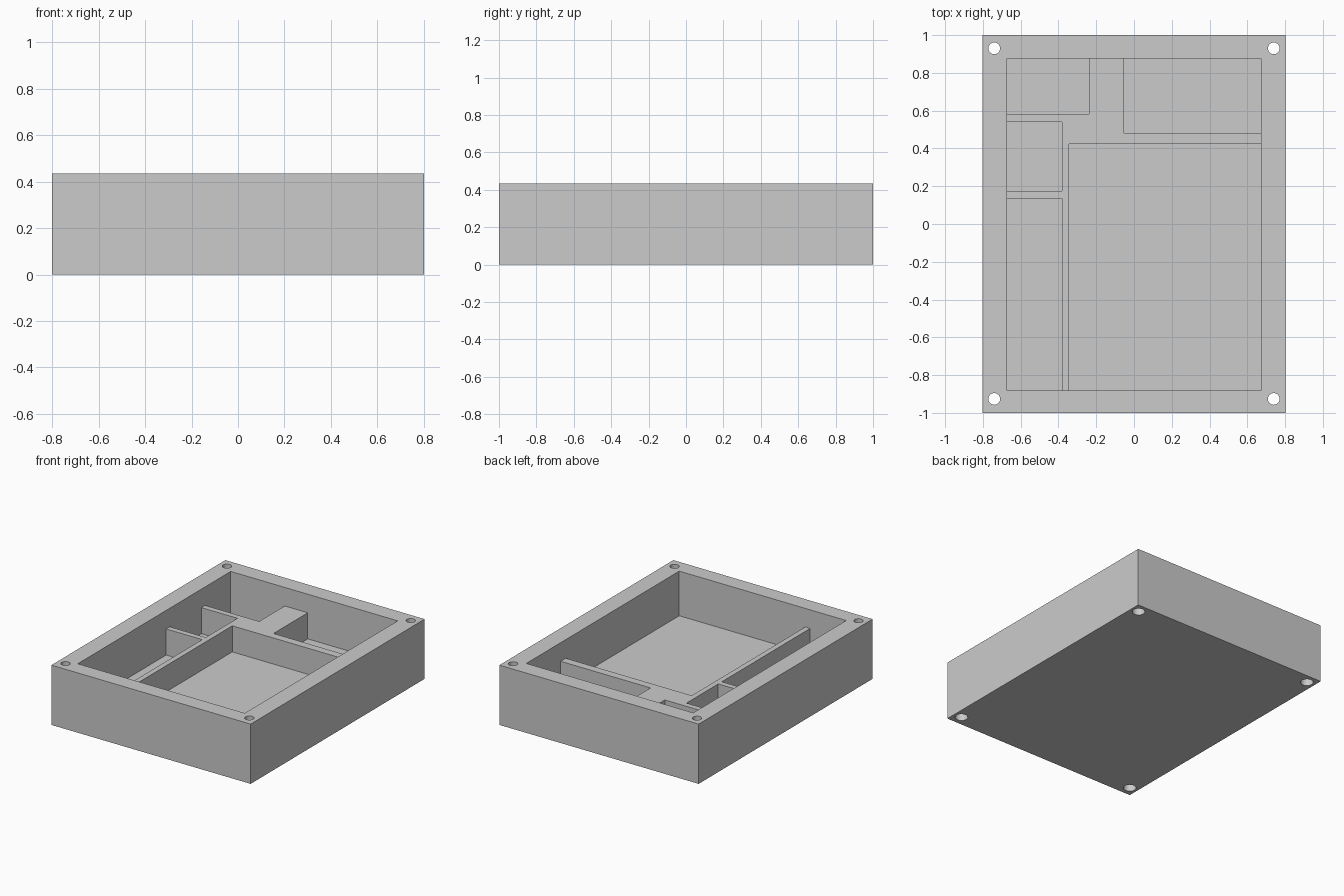
import bpy

default_cube = bpy.data.objects.get("Cube")
if default_cube:
    bpy.data.objects.remove(default_cube, do_unlink=True)

HEIGHT, LEDGE, FLOOR = 0.435, 0.30, 0.11
ABOVE = HEIGHT + 0.1

grey = bpy.data.materials.new("plain grey")
grey.use_nodes = True
grey.diffuse_color = (0.6, 0.6, 0.6, 1)
grey.node_tree.nodes["Principled BSDF"].inputs["Base Color"].default_value = (0.6, 0.6, 0.6, 1)


def box(name, x0, x1, y0, y1, z0, z1):
    bpy.ops.mesh.primitive_cube_add(
        size=1, location=((x0 + x1) / 2, (y0 + y1) / 2, (z0 + z1) / 2))
    obj = bpy.context.object
    obj.name = name
    obj.scale = (x1 - x0, y1 - y0, z1 - z0)
    bpy.ops.object.transform_apply(location=True, rotation=False, scale=True)
    obj.data.materials.append(grey)
    return obj


def cylinder(name, x, y, radius, z0, z1):
    bpy.ops.mesh.primitive_cylinder_add(
        vertices=32, radius=radius, depth=z1 - z0, location=(x, y, (z0 + z1) / 2))
    obj = bpy.context.object
    obj.name = name
    obj.data.materials.append(grey)
    return obj


def carve(body, cutter):
    cutter.hide_render = True
    mod = body.modifiers.new("carve", 'BOOLEAN')
    mod.operation = 'DIFFERENCE'
    mod.solver = 'EXACT'
    mod.object = cutter
    bpy.context.view_layer.objects.active = body
    bpy.ops.object.modifier_apply(modifier=mod.name)
    bpy.data.objects.remove(cutter, do_unlink=True)


# Solid case block
case = box("tray_case", -0.802, 0.802, -1, 1, 0, HEIGHT)

# Wide well down to the tops of the dividers
LEFT, RIGHT, FRONT, BACK = -0.672, 0.672, -0.882, 0.876
carve(case, box("well_cutter", LEFT, RIGHT, FRONT, BACK, LEDGE, ABOVE))

# Compartments sunk to the floor, leaving dividers between them
compartments = [
    (-0.343, RIGHT, FRONT, 0.424),
    (-0.052, RIGHT, 0.482, BACK),
    (LEFT, -0.237, 0.582, BACK),
    (LEFT, -0.382, 0.175, 0.540),
    (LEFT, -0.382, FRONT, 0.134),
]
for area in compartments:
    carve(case, box("compartment_cutter", *area, FLOOR, ABOVE))

# Corner screw holes with wider recesses underneath
for x in (-0.74, 0.74):
    for y in (-0.926, 0.93):
        carve(case, cylinder("screw_hole_cutter", x, y, 0.031, -0.1, ABOVE))
        carve(case, cylinder("screw_recess_cutter", x, y, 0.043, -0.1, 0.09))

# Crisp edges with smooth hole walls
bpy.ops.object.select_all(action='DESELECT')
case.select_set(True)
bpy.context.view_layer.objects.active = case
bpy.ops.object.shade_smooth_by_angle()
